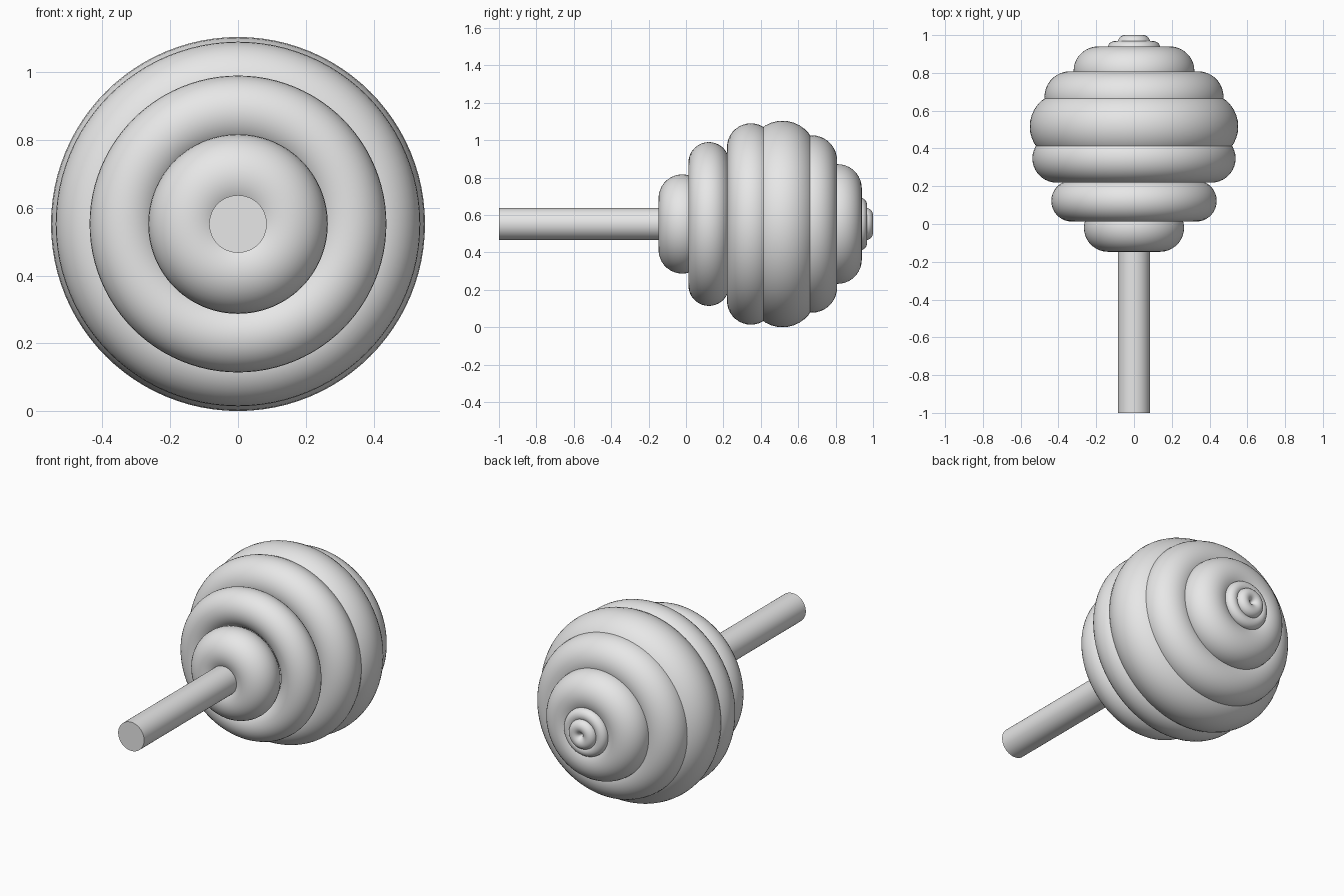
import bpy
import math

cube = bpy.data.objects.get("Cube")
if cube:
    bpy.data.objects.remove(cube, do_unlink=True)

AXIS_Z = 0.552
ALONG_Y = (math.radians(90), 0, 0)

grey = bpy.data.materials.new("plain_grey")
grey.use_nodes = True
GREY = (0.8, 0.8, 0.8, 1)
grey.diffuse_color = GREY
grey.node_tree.nodes["Principled BSDF"].inputs["Base Color"].default_value = GREY


def finish(name):
    obj = bpy.context.object
    obj.name = name
    obj.data.materials.append(grey)
    bpy.ops.object.shade_smooth_by_angle()


def ring(name, y, outer, tube):
    bpy.ops.mesh.primitive_torus_add(
        location=(0, y, AXIS_Z), rotation=ALONG_Y,
        major_radius=outer - tube, minor_radius=tube,
        major_segments=96, minor_segments=36)
    finish(name)


def rod(name, y0, y1, radius):
    bpy.ops.mesh.primitive_cylinder_add(
        vertices=64, radius=radius, depth=y1 - y0,
        location=(0, (y0 + y1) / 2, AXIS_Z), rotation=ALONG_Y)
    finish(name)


# Handle, running into the stack of rings
rod("handle", -1.0, 0.9, 0.085)

# Stacked rounded rings: name, centre along y, outer radius, tube radius
for spec in (
    ("collar_ring", -0.02, 0.265, 0.127),
    ("lower_ring", 0.122, 0.438, 0.109),
    ("wide_ring", 0.347, 0.538, 0.128),
    ("widest_ring", 0.516, 0.552, 0.18),
    ("upper_ring", 0.673, 0.474, 0.135),
    ("shoulder_ring", 0.81, 0.32, 0.13),
    ("cap_ring", 0.93, 0.14, 0.038),
    ("tip_ring", 0.961, 0.086, 0.039),
):
    ring(*spec)
